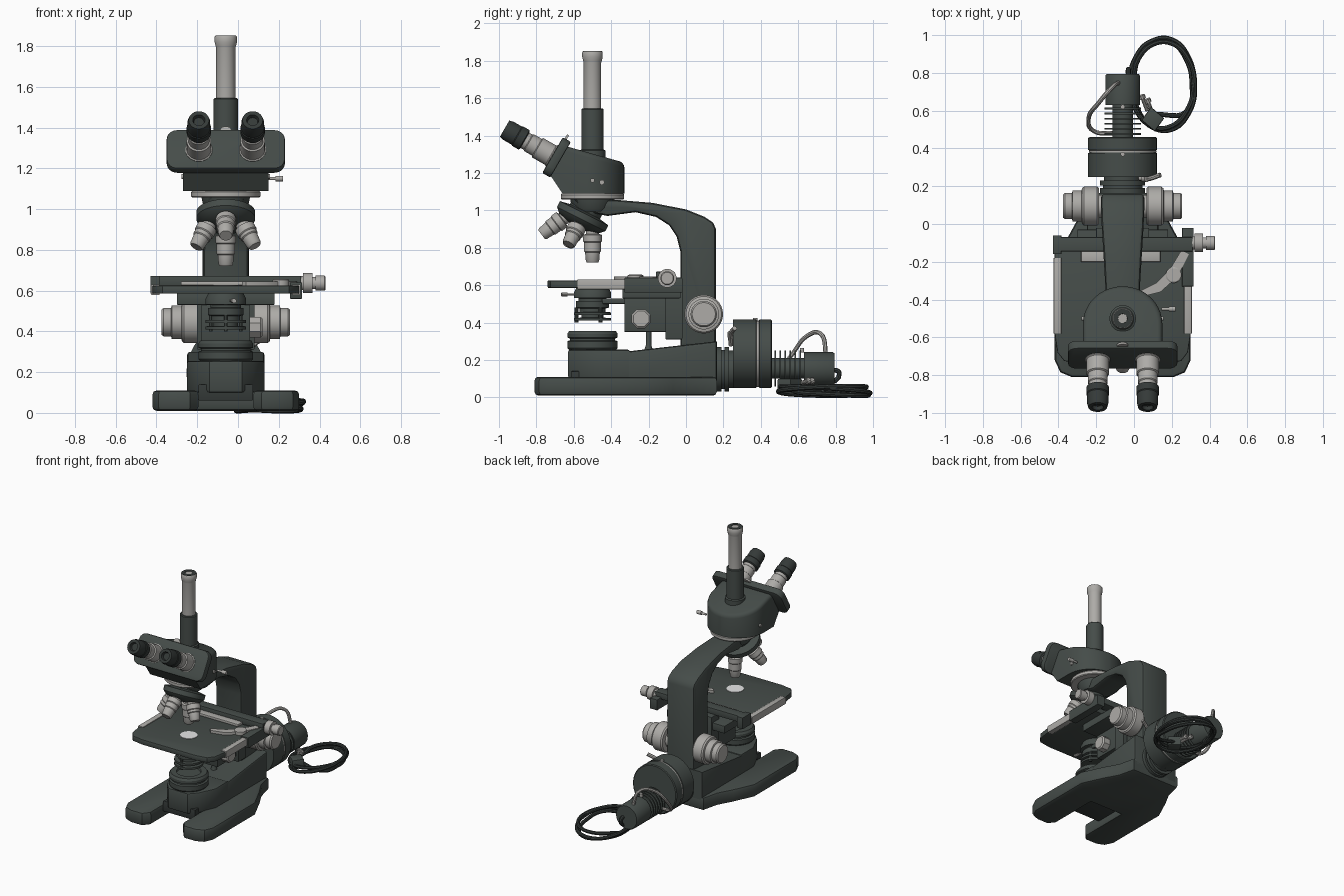
import bpy, bmesh, math
from mathutils import Vector

if "Cube" in bpy.data.objects:
    bpy.data.objects.remove(bpy.data.objects["Cube"])

CX = -0.06   # optical axis in x; everything is modelled around it
OY = -0.5    # optical axis in y


def mat(name, c):
    m = bpy.data.materials.new(name)
    m.diffuse_color = (*c, 1)
    m.use_nodes = True
    m.node_tree.nodes["Principled BSDF"].inputs["Base Color"].default_value = m.diffuse_color
    return m


DARK = mat("dark_enamel", (0.060, 0.073, 0.067))
LIGHT = mat("light_metal", (0.42, 0.41, 0.39))
BLACK = mat("black_rubber", (0.035, 0.042, 0.040))
WHITE = mat("white_glass", (0.9, 0.9, 0.9))


def finish(name, bm, m):
    bmesh.ops.recalc_face_normals(bm, faces=bm.faces)
    me = bpy.data.meshes.new(name)
    bm.to_mesh(me)
    bm.free()
    ob = bpy.data.objects.new(name, me)
    ob.location.x = CX
    me.materials.append(m)
    bpy.context.collection.objects.link(ob)
    return ob


def lathe(name, prof, loc, axis=(0, 0, 1), m=DARK, n=32):
    """Turned part: prof holds (radius, distance along axis)."""
    bm = bmesh.new()
    q = Vector((0, 0, 1)).rotation_difference(Vector(axis).normalized())
    rings = []
    for r, h in prof:
        rings.append([bm.verts.new(q @ Vector((r * math.cos(a), r * math.sin(a), h)) + Vector(loc))
                      for a in (2 * math.pi * (i + .5) / n for i in range(n))])
    for a, b in zip(rings, rings[1:]):
        for i in range(n):
            bm.faces.new((a[i], a[(i + 1) % n], b[(i + 1) % n], b[i]))
    bm.faces.new(rings[0])
    bm.faces.new(rings[-1])
    return finish(name, bm, m)


def prism_bm(pts, lo, hi, axis='z', bevel=0, seg=2):
    """Outline extruded along z (x,y points) or x (y,z points), with rounded rims."""
    bm = bmesh.new()
    put = (lambda p, h: (p[0], p[1], h)) if axis == 'z' else (lambda p, h: (h, p[0], p[1]))
    a = [bm.verts.new(put(p, lo)) for p in pts]
    b = [bm.verts.new(put(p, hi)) for p in pts]
    caps = [bm.faces.new(a), bm.faces.new(b)]
    for i in range(len(pts)):
        j = (i + 1) % len(pts)
        bm.faces.new((a[i], a[j], b[j], b[i]))
    bmesh.ops.recalc_face_normals(bm, faces=bm.faces)
    if bevel:
        rim = [e for f in caps for e in f.edges]
        bmesh.ops.bevel(bm, geom=rim, offset=bevel, segments=seg, profile=.5, affect='EDGES', clamp_overlap=True)
    return bm


def prism(name, pts, lo, hi, axis='z', bevel=0, m=DARK):
    return finish(name, prism_bm(pts, lo, hi, axis, bevel), m)


def box(name, x0, x1, y0, y1, z0, z1, m=DARK, bevel=0.004):
    return prism(name, [(x0, y0), (x1, y0), (x1, y1), (x0, y1)], z0, z1, 'z', bevel, m)


def mirrored(half):
    return half + [(-x, y) for x, y in reversed(half)]


def cable(name, pts, r, m):
    cu = bpy.data.curves.new(name, 'CURVE')
    cu.dimensions, cu.bevel_depth, cu.bevel_resolution = '3D', r, 2
    cu.resolution_u, cu.use_fill_caps = 6, True
    sp = cu.splines.new('BEZIER')
    sp.bezier_points.add(len(pts) - 1)
    for b, p in zip(sp.bezier_points, pts):
        b.co = p
        b.handle_left_type = b.handle_right_type = 'AUTO'
    cu.materials.append(m)
    ob = bpy.data.objects.new(name, cu)
    ob.location.x = CX
    bpy.context.collection.objects.link(ob)


# --- foot: U-shaped base, sloped body and lamp mirror house
foot = [(.135, -.38), (.135, -.76), (.175, -.81), (.27, -.81), (.33, -.785), (.36, -.72),
        (.36, -.22), (.29, -.07), (.23, .04), (.20, .165)]
prism("foot", mirrored(foot), .01, .11, bevel=.02)
prism("foot_body", [(-.32, .09), (-.32, .245), (.165, .30), (.165, .05)], -.19, .19, 'x', .015)
prism("mirror_house", mirrored([(.08, -.63), (.135, -.57), (.19, -.45), (.19, -.30)]), .1, .255, bevel=.012)
box("mirror_house_front", -.133, .133, -.615, -.37, .06, .14, BLACK)
lathe("field_lens_mount", [(.115, .24), (.135, .265), (.135, .30), (.122, .305), (.122, .315), (.135, .32),
                           (.135, .34), (.125, .355), (.085, .355), (.08, .345)], (0, OY, 0))
lathe("body_post", [(.025, .25), (.015, .28), (.015, .37)], (0, -.2, 0), n=16)

# --- arm: column curving forward to the head
arm = [(-.03, .27), (-.03, .78), (-.05, .86), (-.09, .92), (-.16, .965), (-.27, .99), (-.42, .97), (-.56, 1.0),
       (-.60, 1.06), (-.36, 1.055), (-.18, 1.04), (0, 1.005), (.10, .965), (.145, .935), (.16, .90), (.16, .27)]
bm = prism_bm(arm, -.115, .115, 'x', .022)
for v in bm.verts:
    v.co.x *= 1 - .22 * max(0, min(1, (.05 - v.co.y) / .35))
finish("arm", bm, DARK)
lathe("arm_head", [(.095, .99), (.11, 1.01), (.12, 1.06)], (0, OY, 0))
lathe("head_ring", [(.165, 1.058), (.17, 1.063), (.17, 1.083), (.165, 1.09)], (0, OY, 0), m=LIGHT, n=48)

# --- head: rounded at the back, cut by sloping top and front planes
back = [(.21 * math.cos(a), -.53 + .2 * math.sin(a)) for a in (math.pi / 20 * i for i in range(11))]
bm = prism_bm(mirrored([(.21, -.8)] + back), 1.09, 1.45)
for co, no in (((0, -.33, 1.255), (0, .27, .96)), ((0, -.70, 1.285), (0, -.87, .5)), ((0, -.66, 1.09), (0, -.83, -.56))):
    cut = bmesh.ops.bisect_plane(bm, geom=bm.verts[:] + bm.edges[:] + bm.faces[:], plane_co=co, plane_no=no, clear_outer=True)
    bmesh.ops.holes_fill(bm, edges=[e for e in cut['geom_cut'] if isinstance(e, bmesh.types.BMEdge)])
top = [e for e in bm.edges if all(abs((v.co.y + .33) * .27 + (v.co.z - 1.255) * .96) < 1e-4 for v in e.verts)]
bmesh.ops.bevel(bm, geom=top, offset=.025, segments=3, profile=.5, affect='EDGES', clamp_overlap=True)
finish("head", bm, DARK)

# --- sloping eyepiece plate with two eyepieces
AX = Vector((0, -.866, .5))
corner = []
for sx, sy, a0 in ((1, -1, -90), (1, 1, 0), (-1, 1, 90), (-1, -1, 180)):
    for k in range(5):
        a = math.radians(a0 + 22.5 * k)
        corner.append((sx * .24 + .05 * math.cos(a), sy * .06 + .05 * math.sin(a)))
bm = prism_bm(corner, -.025, .025, bevel=.008)
for v in bm.verts:
    x, y, z = v.co
    v.co = Vector((x, -.692, 1.283)) + AX * z + Vector((0, .5, .866)) * y
finish("eyepiece_plate", bm, DARK)
for s, side in ((-1, "left"), (1, "right")):
    p = (s * .132, -.684, 1.272)
    lathe(side + "_eyepiece_tube", [(.066, .0), (.066, .04), (.06, .045), (.06, .125), (.052, .13), (.052, .18),
                                    (.047, .185), (.047, .23)], p, AX, LIGHT)
    lathe(side + "_eyecup", [(.052, .205), (.06, .21), (.06, .25), (.056, .255), (.056, .305), (.05, .33),
                             (.03, .33), (.025, .31)], p, AX, BLACK)
    lathe(side + "_head_screw", [(.012, 0), (.012, .012)], (s * .205, -.5, 1.16), (s, 0, 0), LIGHT, 12)
lathe("head_lever", [(.008, 0), (.008, .04), (.014, .04), (.014, .075)], (.205, -.45, 1.15), (1, 0, 0), LIGHT, 12)
lathe("plate_centre_screw", [(.03, 0), (.03, .012)], (0, -.64, 1.375), AX, LIGHT, 16)

# --- camera tube
lathe("tube_sleeve", [(.07, 1.27), (.07, 1.32), (.06, 1.325), (.06, 1.54), (.055, 1.545)], (0, OY, 0))
lathe("camera_tube", [(.047, 1.54), (.047, 1.79), (.05, 1.80), (.055, 1.82), (.055, 1.845), (.052, 1.85)], (0, OY, 0), m=LIGHT)
lathe("tube_cap", [(.05, 1.845), (.05, 1.852), (.025, 1.852), (.02, 1.84)], (0, OY, 0), m=BLACK)

# --- tilted nosepiece with four objectives meeting on the optical axis
P = Vector((0, OY, 1.074))
N = Vector((0, -.447, -.894))
U = Vector((0, .894, -.447))
lathe("nosepiece", [(.09, .04), (.09, .09), (.145, .10), (.145, .135), (.12, .16), (.05, .18)], P, N)
for i, nm in enumerate(("long", "right", "front", "left")):
    a = i * math.pi / 2
    d = N * .894 + (U * math.cos(a) + Vector((1, 0, 0)) * math.sin(a)) * .447
    e = (.354, .32, .34, .325)[i]
    lathe(nm + "_objective", [(.036, .13), (.036, .20), (.05, .205), (.05, .24), (.045, .245), (.045, e - .06),
                              (.04, e - .055), (.036, e - .01), (.03, e)], P, d, LIGHT, 24)

# --- stage
stage = [(.22, -.74), (.31, -.725), (.345, -.68), (.36, -.58), (.36, -.14)]
prism("stage_plate", mirrored(stage), .585, .625, bevel=.006)
lathe("stage_opening", [(.06, .62), (.06, .628)], (0, OY, 0), m=WHITE)
for s, side in ((-1, "left"), (1, "right")):
    x = sorted((s * .325, s * .366))
    box(side + "_stage_strip", *x, -.58, -.18, .578, .631, LIGHT)
box("stage_support", -.24, .24, -.34, -.03, .53, .586)
box("slide_rail", -.37, .37, -.145, -.07, .625, .672)
box("rail_left_bracket", -.37, -.325, -.16, -.06, .585, .672)
box("rail_right_block", .315, .375, -.33, -.02, .56, .64)
lathe("slide_knobs", [(.035, .36), (.035, .38), (.05, .38), (.05, .425), (.03, .425), (.03, .44), (.037, .44),
                      (.037, .485), (.032, .49)], (0, -.10, .637), (1, 0, 0), LIGHT, 20)
prism("slide_finger", [(.08, -.36), (.10, -.385), (.2, -.36), (.29, -.28), (.35, -.16), (.31, -.14), (.25, -.24),
                       (.18, -.31)], .626, .645, m=LIGHT)
lathe("finger_pivot", [(.042, .626), (.042, .652), (.036, .656)], (.27, -.27, 0), m=LIGHT, n=20)
box("slide_holder_bar", -.22, .2, -.20, -.145, .626, .645, LIGHT)

# --- substage bracket and condenser
box("substage_bracket", -.12, .12, -.33, -.10, .35, .535)
box("substage_slide", -.14, .14, -.11, -.02, .31, .63)
lathe("condenser_knob", [(.055, 0), (.055, .05), (.045, .06)], (.12, -.24, .42), (1, 0, 0), LIGHT, 8)
lathe("condenser", [(.1, .41), (.1, .425), (.06, .426), (.06, .44), (.1, .441), (.1, .455), (.07, .456), (.07, .475),
                    (.088, .48), (.088, .515), (.075, .516), (.075, .53), (.1, .531), (.1, .56), (.085, .59)], (0, OY, 0))
box("condenser_carrier", -.07, .07, -.45, -.3, .5, .53)
for i in range(3):
    a = math.radians(120 * i + 30)
    lathe("condenser_post_%d" % i, [(.01, .40), (.01, .48)], (.085 * math.cos(a), OY + .085 * math.sin(a), 0), n=10)
lathe("condenser_lever", [(.006, .09), (.006, .14), (.012, .14), (.012, .17)], (0, OY, .55), (.25, -1, 0), LIGHT, 10)

# --- coaxial focus knobs
for s, side in ((-1, "left"), (1, "right")):
    lathe(side + "_focus_knob", [(.06, .10), (.06, .125), (.095, .125), (.103, .135), (.103, .205), (.095, .215),
                                 (.082, .218), (.082, .265), (.07, .268), (.07, .305), (.062, .315)],
          (0, .095, .445), (s, 0, 0), LIGHT, 36)

# --- lamp housing behind the foot
Y = (0, 1, 0)
lathe("lamp_neck", [(.12, .15), (.12, .19), (.105, .19), (.105, .205), (.12, .205), (.12, .23), (.10, .23), (.10, .27)], (0, 0, .15), Y)
lathe("lamp_housing", [(.13, .25), (.183, .25), (.183, .375), (.176, .377), (.176, .39), (.183, .392), (.183, .455), (.176, .46)],
      (0, 0, .233), Y, n=40)
lathe("lamp_slot", [(.179, .378), (.179, .389)], (0, 0, .233), Y, LIGHT, 40)
fins = [(.055, .45)]
for i in range(6):
    y = .472 + .027 * i
    fins += [(.055, y), (.097, y), (.097, y + .009), (.055, y + .009)]
lathe("cooling_fins", fins + [(.055, .65)], (0, 0, .155), Y)
lathe("lamp_socket", [(.092, .63), (.092, .785), (.086, .795)], (0, 0, .15), Y)
for x, y, z, d in ((.09, .24, .30, (.5, 0, .6)), (0, .37, .40, (0, 0, .6)), (0, .62, .24, (0, 0, .3))):
    lathe("lamp_screw", [(.01, 0), (.01, .03), (.018, .03), (.018, .06)] if z < .4 and z > .25 else [(.012, 0), (.012, .025)],
          (x, y, z), d, LIGHT, 12)
cable("lamp_lever", [(.09, .24, .28), (.14, .24, .34), (.2, .26, .37)], .013, LIGHT)

# --- wiring: short lead, coiled mains cable and plug
cable("short_lead", [(-.02, .75, .22), (-.06, .72, .34), (-.12, .65, .33), (-.18, .56, .22), (-.15, .49, .13),
                     (-.05, .48, .12)], .012, LIGHT)
coil = [(.03, .77, .15), (.03, .82, .13)]
for i in range(27):
    a = math.pi - i * math.pi / 5
    k = 1 - .05 * math.sin(i * .83)
    coil.append((.21 + .165 * k * math.cos(a), .735 + .24 * k * math.sin(a), .035 + .025 * math.sin(a * .77 + 1)))
cable("mains_cable", coil + [(.17, .58, .06)], .013, BLACK)
prism("plug", [(.10, .55), (.17, .49), (.22, .56), (.15, .62)], .03, .10, bevel=.008)
for i in range(2):
    lathe("plug_pin_%d" % i, [(.01, 0), (.01, .07), (.018, .07), (.018, .09)], (.13 + .03 * i, .6 - .02 * i, .07),
          (-.3, .8, .2), LIGHT, 10)

# --- turn cables to meshes and smooth everything, keeping edges sharp
bpy.ops.object.select_all(action='SELECT')
bpy.context.view_layer.objects.active = bpy.data.objects["foot"]
bpy.ops.object.convert(target='MESH')
bpy.ops.object.shade_smooth_by_angle(angle=math.radians(32))
